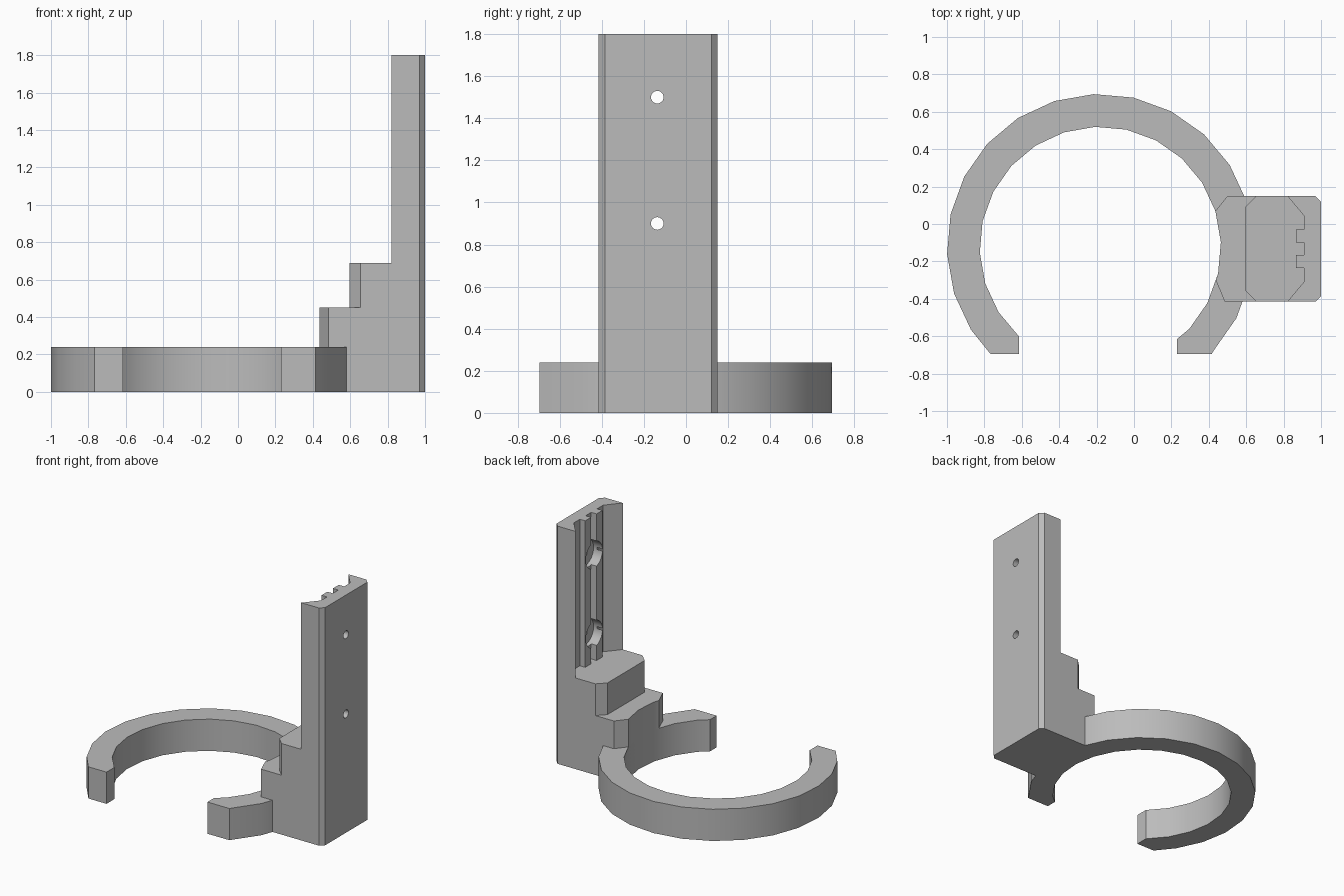
import bpy, bmesh, math
from mathutils import Matrix

if "Cube" in bpy.data.objects:
    bpy.data.objects.remove(bpy.data.objects["Cube"], do_unlink=True)

grey = bpy.data.materials.new("plain_grey")
grey.use_nodes = True
grey.diffuse_color = (0.5, 0.5, 0.5, 1)
grey.node_tree.nodes["Principled BSDF"].inputs["Base Color"].default_value = (0.5, 0.5, 0.5, 1)

CX, CY = -0.18, -0.125      # clamp ring centre
MID = -0.1325               # bracket centre line in y
Y0, Y1 = -0.415, 0.15       # bracket sides


def finish(name, bm):
    bmesh.ops.recalc_face_normals(bm, faces=bm.faces)
    mesh = bpy.data.meshes.new(name)
    bm.to_mesh(mesh)
    bm.free()
    mesh.materials.append(grey)
    obj = bpy.data.objects.new(name, mesh)
    bpy.context.collection.objects.link(obj)
    return obj


def prism(name, outline, z0, z1):
    """Extrude a flat outline from z0 up to z1."""
    bm = bmesh.new()
    face = bm.faces.new([bm.verts.new((x, y, z0)) for x, y in outline])
    up = bmesh.ops.extrude_face_region(bm, geom=[face])
    verts = [v for v in up["geom"] if isinstance(v, bmesh.types.BMVert)]
    bmesh.ops.translate(bm, verts=verts, vec=(0, 0, z1 - z0))
    return finish(name, bm)


def arc(radius, steps):
    """Points of a 24-sided circle about the ring centre."""
    angles = [math.radians(2.5 + 15 * k) for k in steps]
    return [(CX + radius * math.cos(a), CY + radius * math.sin(a)) for a in angles]


def smooth(obj):
    bpy.ops.object.select_all(action="DESELECT")
    obj.select_set(True)
    bpy.context.view_layer.objects.active = obj
    bpy.ops.object.shade_smooth_by_angle(angle=math.radians(30))


# Open clamp ring with squared-off tips
outline = arc(0.82, range(-3, 15)) + [(-0.767, -0.695), (-0.615, -0.695)]
outline += arc(0.645, range(15, -4, -1)) + [(0.23, -0.615), (0.23, -0.695), (0.415, -0.695)]
ring = prism("clamp_ring", outline, 0, 0.24)

# Chamfered outer edge shared by all bracket levels
back = [(0.97, Y1), (1, Y1 - 0.03), (1, Y0 + 0.03), (0.97, Y0)]

# Lower step, hollowed to follow the ring
hollow = [(0.485, Y0), (0.437, -0.3)] + arc(0.645, (-1, 0, 1)) + [(0.5, Y1)]
lower = prism("lower_step", back + hollow, 0, 0.45)

# Upper step with chamfered front corners
upper = prism("upper_step", back + [(0.655, Y0), (0.595, Y0 + 0.06),
                                    (0.595, Y1 - 0.06), (0.655, Y1)], 0.45, 0.69)

# Upright with a flared channel and two rails, mirrored about the centre line
half = [(0.82, 0.2825), (0.91, 0.175), (0.91, 0.103), (0.865, 0.103),
        (0.865, 0.033), (0.91, 0.033)]
channel = [(x, MID - d) for x, d in half] + [(x, MID + d) for x, d in reversed(half)]
upright = prism("upright", back + channel, 0.69, 1.8)

# Screw holes and counterbores
for z in (0.9, 1.5):
    for radius, x0, x1 in ((0.1, 0.8, 0.94), (0.03, 0.7, 1.1)):
        bm = bmesh.new()
        place = Matrix.Translation(((x0 + x1) / 2, MID - 0.004, z)) @ Matrix.Rotation(math.pi / 2, 4, "Y")
        bmesh.ops.create_cone(bm, cap_ends=True, segments=24, radius1=radius,
                              radius2=radius, depth=x1 - x0, matrix=place)
        cutter = finish("hole_cutter", bm)
        cutter.hide_render = True
        cut = upright.modifiers.new("hole", "BOOLEAN")
        cut.operation, cut.solver, cut.object = "DIFFERENCE", "EXACT", cutter
        bpy.context.view_layer.objects.active = upright
        bpy.ops.object.modifier_apply(modifier=cut.name)
        bpy.data.objects.remove(cutter, do_unlink=True)

for part in (ring, lower, upper, upright):
    smooth(part)
